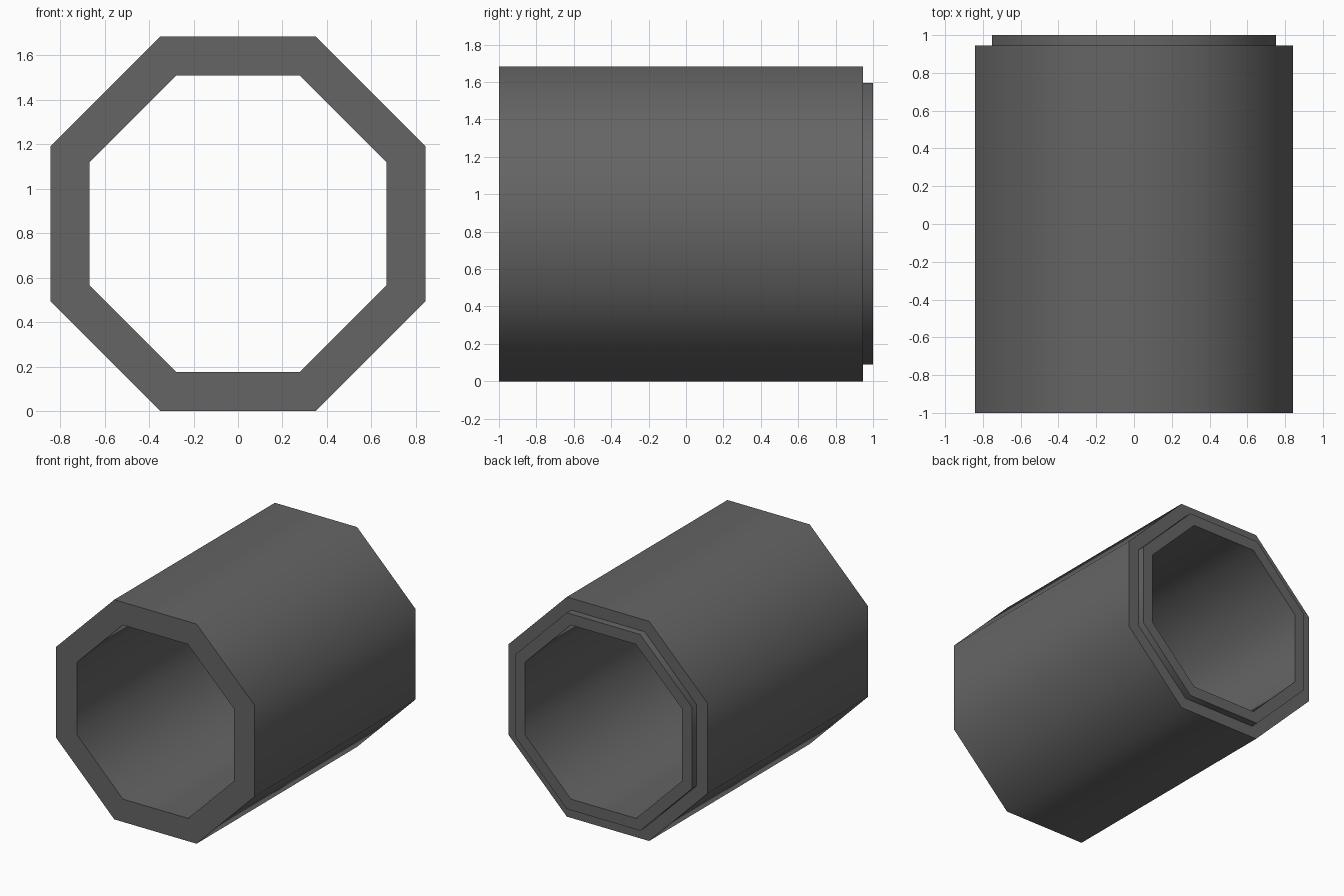
import bpy, bmesh, math

if "Cube" in bpy.data.objects:
    bpy.data.objects.remove(bpy.data.objects["Cube"])

SIDES = 8
CENTRE_Z = 0.842

# Wall section of the pipe: (distance from axis to flat, y)
section = [
    (0.842, -1.0), (0.842, 0.945),   # outer wall
    (0.752, 0.945), (0.752, 1.0),    # stepped spigot at the back
    (0.667, 1.0), (0.667, -1.0),     # bore
]

mat = bpy.data.materials.new("dark grey")
mat.diffuse_color = (0.13, 0.13, 0.13, 1.0)
mat.use_nodes = True
mat.node_tree.nodes["Principled BSDF"].inputs["Base Color"].default_value = mat.diffuse_color


def octagon(bm, apothem, y):
    r = apothem / math.cos(math.pi / SIDES)
    return [bm.verts.new((r * math.cos((i + 0.5) * math.tau / SIDES), y,
                          CENTRE_Z + r * math.sin((i + 0.5) * math.tau / SIDES)))
            for i in range(SIDES)]


# Octagonal pipe: bridge the rings into one closed shell
bm = bmesh.new()
rings = [octagon(bm, a, y) for a, y in section]
for k, ring in enumerate(rings):
    nxt = rings[(k + 1) % len(rings)]
    for i in range(SIDES):
        j = (i + 1) % SIDES
        bm.faces.new((ring[i], ring[j], nxt[j], nxt[i]))
bmesh.ops.recalc_face_normals(bm, faces=bm.faces)

mesh = bpy.data.meshes.new("octagonal_pipe")
bm.to_mesh(mesh)
bm.free()
mesh.materials.append(mat)
pipe = bpy.data.objects.new("octagonal_pipe", mesh)
bpy.context.collection.objects.link(pipe)

# Smooth around the sides, sharp at the rims
bpy.context.view_layer.objects.active = pipe
pipe.select_set(True)
bpy.ops.object.shade_smooth_by_angle(angle=math.radians(60))
